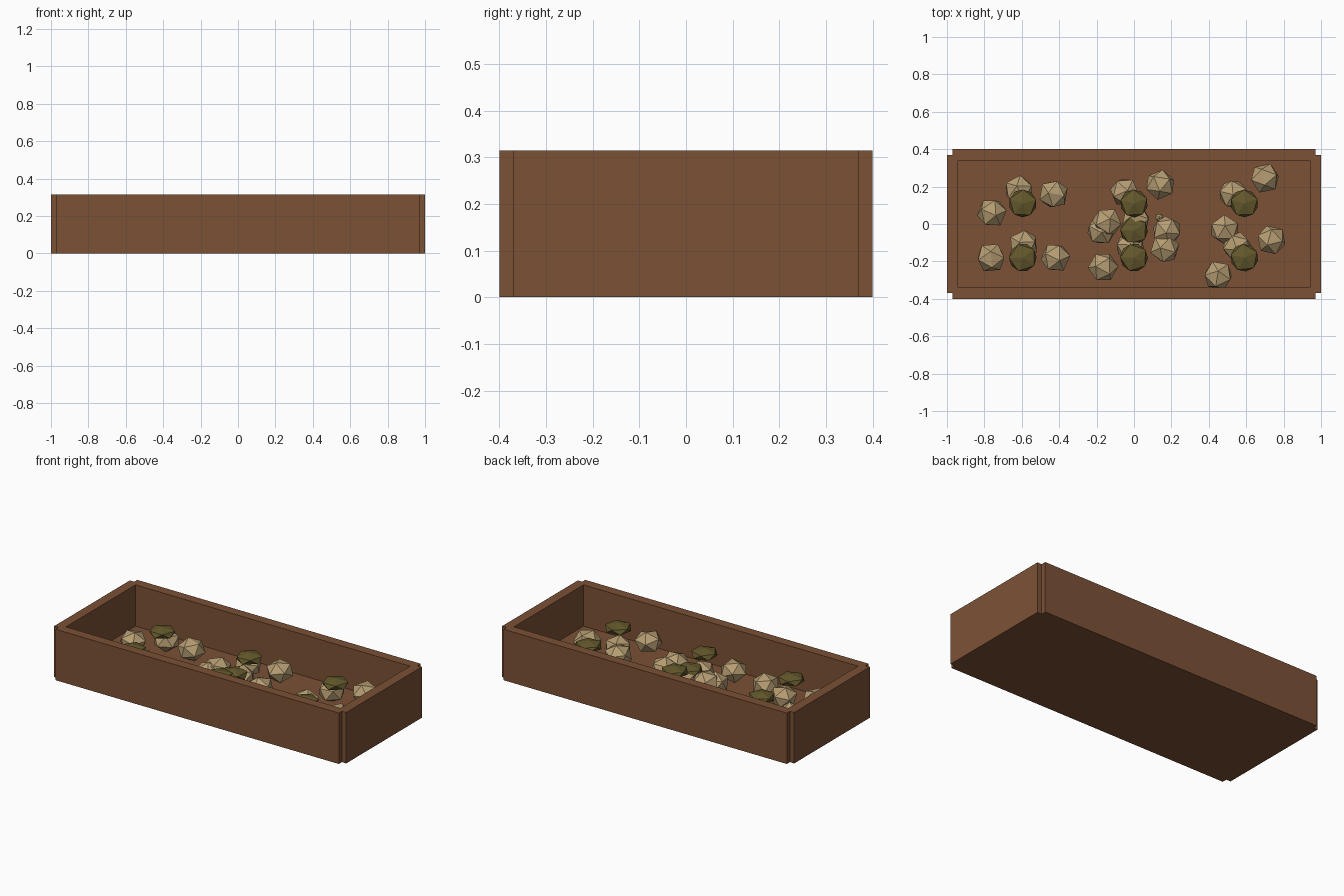
import bpy, random
from mathutils import Euler

if "Cube" in bpy.data.objects:
    bpy.data.objects.remove(bpy.data.objects["Cube"])

random.seed(4)


def material(name, rgb):
    m = bpy.data.materials.new(name)
    m.diffuse_color = (*rgb, 1)
    m.use_nodes = True
    m.node_tree.nodes["Principled BSDF"].inputs["Base Color"].default_value = m.diffuse_color
    return m


wood = material("brown_wood", (0.2, 0.083, 0.036))
tan = material("tan_tuber", (0.47, 0.34, 0.17))
olive = material("olive_leaf", (0.125, 0.098, 0.025))

H = 0.315      # wall height
FLOOR = 0.06   # top of the floor


def box(name, x0, x1, y0, y1, z0, z1):
    bpy.ops.mesh.primitive_cube_add(
        size=1, location=((x0 + x1) / 2, (y0 + y1) / 2, (z0 + z1) / 2))
    o = bpy.context.object
    o.name = name
    o.scale = (x1 - x0, y1 - y0, z1 - z0)
    o.data.materials.append(wood)


def lump(name, loc, size, mat, rot=(0, 0, 0)):
    """Faceted 20-sided lump: vertices are turned, then squashed."""
    bpy.ops.mesh.primitive_ico_sphere_add(subdivisions=1, radius=1, location=loc)
    o = bpy.context.object
    o.name = name
    turn = Euler(rot).to_matrix()
    for v in o.data.vertices:
        v.co = turn @ v.co
    o.scale = size
    o.data.materials.append(mat)


# Planter: floor and four walls with stepped corners
box("floor", -0.94, 0.94, -0.34, 0.34, 0, FLOOR)
box("front_wall", -0.97, 0.97, -0.40, -0.34, 0, H)
box("back_wall", -0.97, 0.97, 0.34, 0.40, 0, H)
box("left_wall", -1.0, -0.94, -0.37, 0.37, 0, H)
box("right_wall", 0.94, 1.0, -0.37, 0.37, 0, H)

# Clusters: each leaf cap sits over three tubers (cap x, y, z, tuber spots)
clusters = [
    (-0.595, 0.11, 0.205, [(-0.615, 0.18), (-0.43, 0.16), (-0.76, 0.06)]),
    (-0.595, -0.18, 0.205, [(-0.59, -0.11), (-0.765, -0.18), (-0.42, -0.18)]),
    (0.0, 0.11, 0.205, [(-0.05, 0.17), (0.14, 0.21), (-0.175, -0.035)]),
    (0.0, -0.035, 0.16, [(0.01, 0.02), (0.175, -0.035), (-0.145, 0.01)]),
    (0.0, -0.18, 0.205, [(-0.02, -0.12), (0.165, -0.13), (-0.165, -0.23)]),
    (0.59, 0.11, 0.205, [(0.53, 0.16), (0.70, 0.245), (0.485, -0.03)]),
    (0.59, -0.18, 0.205, [(0.55, -0.12), (0.735, -0.085), (0.45, -0.275)]),
]
for cx, cy, cz, spots in clusters:
    lump("leaf_cap", (cx, cy, cz), (0.083, 0.083, 0.032), olive,
         (0, 0, random.uniform(0, 1.2)))
    for x, y in spots:
        z = 0.14 if (x, y) == (-0.145, 0.01) else 0.122
        lump("tuber", (x, y, z), (0.082, 0.082, 0.067), tan,
             (random.uniform(-0.4, 0.4), random.uniform(-0.4, 0.4),
              random.uniform(0, 1.2)))

# Small loose piece
lump("small_tuber", (0.135, 0.035, 0.117), (0.023, 0.023, 0.018), tan)
